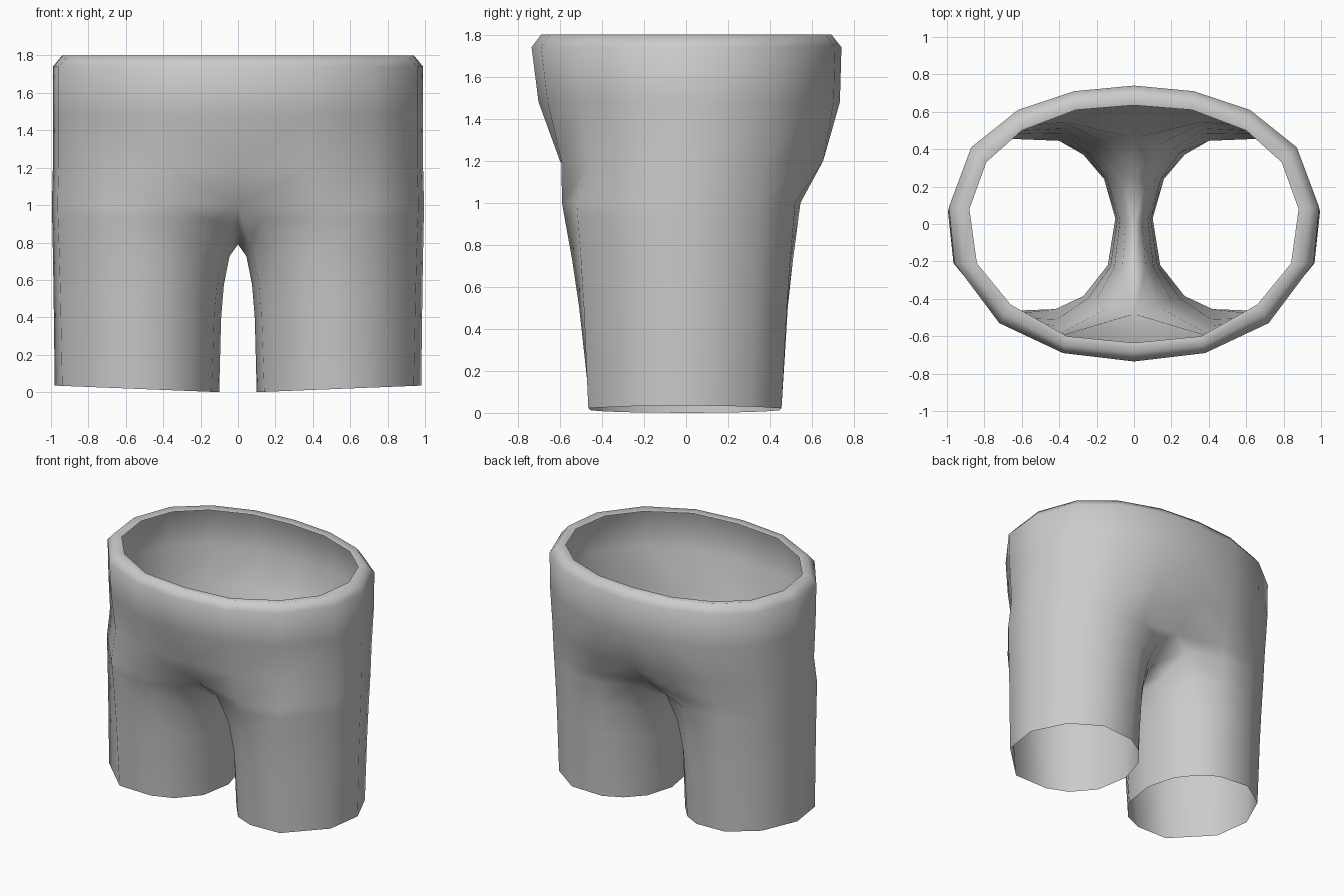
import bpy, bmesh

if "Cube" in bpy.data.objects:
    bpy.data.objects.remove(bpy.data.objects["Cube"])

# Right half of the waist outline, from back centre round to front centre
WAIST = [(0, .74), (.32, .71), (.62, .61), (.87, .41), (.99, .09),
         (.96, -.21), (.72, -.53), (.38, -.69), (0, -.735)]
LIP = [(0, .635), (.31, .61), (.60, .50), (.79, .33), (.88, .08),
       (.84, -.21), (.66, -.43), (.36, -.60), (0, -.635)]
# Outer side of the thigh ring and of the leg hem, back to front
THIGH = [(.36, .545), (.64, .52), (.88, .35), (.995, .07),
         (.965, -.21), (.71, -.52), (.40, -.59)]
HEM = [(.40, .445), (.65, .455), (.86, .31), (.98, .05),
       (.94, -.22), (.68, -.465), (.42, -.455)]
# Crotch seam (y, z) and the inner hem points below it, front to back
SEAM = [(-.48, 1.0), (-.27, .86), (0, .79), (.25, .86), (.46, 1.0)]
INNER_HEM = [(.27, -.385), (.14, -.22), (.10, .03), (.16, .24), (.27, .37)]


def lerp(a, b, t):
    return a + (b - a) * t


def hem_z(x):
    return .035 * max(0, x - .1) / .88


bm = bmesh.new()


def ring(points):
    return [bm.verts.new(p) for p in points]


def bridge(a, b, closed=False):
    n = len(a)
    for i in range(n if closed else n - 1):
        j = (i + 1) % n
        bm.faces.new((a[i], a[j], b[j], b[i]))


# Rolled waistband and body
levels = [ring((x, y, 1.79) for x, y in LIP),
          ring((lerp(a[0], b[0], .45), lerp(a[1], b[1], .45), 1.8)
               for a, b in zip(WAIST, LIP)),
          ring((x, y, 1.74) for x, y in WAIST)]
for z, back, front in [(1.48, .99, .955), (1.2, .92, .86)]:
    levels.append(ring((x, y * (back if y > 0 else front), z) for x, y in WAIST))
levels[-1][0].co.y = .65
levels[-1][-1].co.y = -.60
for a, b in zip(levels, levels[1:]):
    bridge(a, b)

# Thigh ring joins the body to the crotch seam
outer = ring((x, y, 1.0) for x, y in THIGH)
seam = ring((0, y, z) for y, z in SEAM)
bridge(levels[-1], [seam[-1]] + outer + [seam[0]])

# Leg down to the open hem
previous = outer + seam
for f_out, f_in, drop in [(.1, .45, .08), (.35, .75, .27), (.6, .9, .5), (1, 1, 1)]:
    pts = [(lerp(a[0], b[0], f_out), lerp(a[1], b[1], f_out),
            lerp(1.0, hem_z(b[0]), drop)) for a, b in zip(THIGH, HEM)]
    pts += [(b[0] * f_in, lerp(s[0], b[1], f_in),
             lerp(s[1], hem_z(b[0]), drop)) for s, b in zip(SEAM, INNER_HEM)]
    current = ring(pts)
    bridge(previous, current, True)
    previous = current

bmesh.ops.recalc_face_normals(bm, faces=bm.faces)
# Make the shell face outward, judged by an outer side face
side = max(bm.faces, key=lambda f: f.calc_center_median().x)
if side.normal.x < 0:
    bmesh.ops.reverse_faces(bm, faces=bm.faces)
for f in bm.faces:
    f.smooth = True
mesh = bpy.data.meshes.new("shorts")
bm.to_mesh(mesh)
bm.free()

shorts = bpy.data.objects.new("shorts", mesh)
bpy.context.collection.objects.link(shorts)
mirror = shorts.modifiers.new("mirror", 'MIRROR')
mirror.use_clip = True

cloth = bpy.data.materials.new("grey cloth")
cloth.diffuse_color = (.6, .6, .6, 1)
cloth.use_nodes = True
cloth.node_tree.nodes["Principled BSDF"].inputs["Base Color"].default_value = cloth.diffuse_color
mesh.materials.append(cloth)
